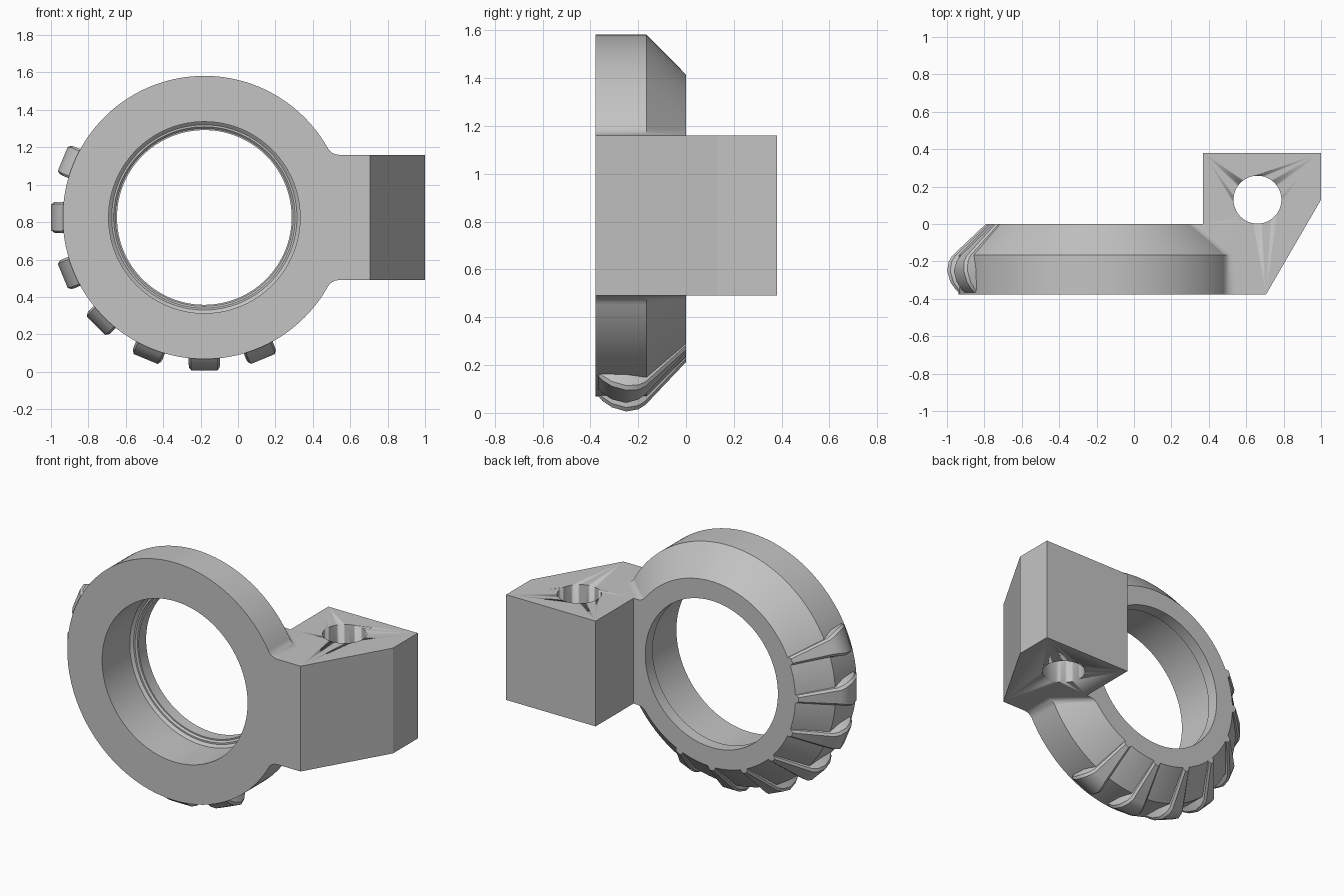
import bpy, bmesh
from math import sin, cos, pi, radians, sqrt, atan2

cube = bpy.data.objects.get("Cube")
if cube:
    bpy.data.objects.remove(cube, do_unlink=True)

CX, CZ = -0.18, 0.825            # ring axis, running along y
FRONT, SHOULDER, BACK = -0.378, -0.165, 0.0
R_OUT, R_BACK = 0.757, 0.59
ARM_H, FILLET = 0.335, 0.07      # half height of the arm, corner radius

grey = bpy.data.materials.new("plain grey")
grey.use_nodes = True
grey.diffuse_color = (0.55, 0.55, 0.55, 1)
grey.node_tree.nodes["Principled BSDF"].inputs["Base Color"].default_value = (0.55, 0.55, 0.55, 1)


def loft(name, sections, cyclic=False, angle=30):
    """Skin equal-length closed sections; cap the ends unless cyclic."""
    bm = bmesh.new()
    loops = [[bm.verts.new(p) for p in s] for s in sections]
    n = len(loops[0])
    pairs = list(zip(loops, loops[1:]))
    if cyclic:
        pairs.append((loops[-1], loops[0]))
    else:
        bm.faces.new(loops[0])
        bm.faces.new(loops[-1])
    for a, b in pairs:
        for i in range(n):
            j = (i + 1) % n
            bm.faces.new((a[i], a[j], b[j], b[i]))
    bmesh.ops.recalc_face_normals(bm, faces=bm.faces)
    mesh = bpy.data.meshes.new(name)
    bm.to_mesh(mesh)
    bm.free()
    mesh.materials.append(grey)
    obj = bpy.data.objects.new(name, mesh)
    bpy.context.collection.objects.link(obj)
    bpy.ops.object.select_all(action='DESELECT')
    obj.select_set(True)
    bpy.context.view_layer.objects.active = obj
    bpy.ops.object.shade_smooth_by_angle(angle=radians(angle))
    return obj


def polar(r, a, y):
    return (CX + r * cos(a), y, CZ + r * sin(a))


# Ring: turned profile with a conical back and a stepped bore
profile = [(R_OUT, FRONT), (R_OUT, SHOULDER), (R_BACK, BACK), (0.467, BACK),
           (0.467, -0.075), (0.475, -0.075), (0.485, -0.085), (0.495, -0.085),
           (0.512, -0.1), (0.512, FRONT)]
STEPS = 144
loft("ring", [[polar(r, 2 * pi * i / STEPS, y) for r, y in profile]
              for i in range(STEPS)], cyclic=True)


# Arm neck: blends into the ring with rounded corners
def neck_section(y, r):
    cx, cz = sqrt((r + FILLET) ** 2 - (ARM_H + FILLET) ** 2), ARM_H + FILLET
    end = -pi / 2
    start = atan2(-cz, -cx)
    upper = [(cx + FILLET * cos(start + (end - start) * t / 10),
              cz + FILLET * sin(start + (end - start) * t / 10)) for t in range(11)]
    upper.append((0.6 - CX, ARM_H))
    outline = upper + [(x, -z) for x, z in reversed(upper)]
    return [(CX + x, y, CZ + z) for x, z in outline]


loft("arm_neck", [neck_section(FRONT, R_OUT), neck_section(SHOULDER, R_OUT),
                  neck_section(BACK, R_BACK)])

# Mounting block with a vertical through hole
outline = [(0.37, 0.38), (1, 0.38), (1, 0.13), (0.705, FRONT),
           (0.6, FRONT), (0.6, BACK), (0.37, BACK)]
block = loft("mounting_block", [[(x, y, CZ + s * ARM_H) for x, y in outline]
                                for s in (-1, 1)])
hole = loft("hole_cutter", [[(0.66 + 0.128 * cos(2 * pi * i / 64),
                              0.13 + 0.128 * sin(2 * pi * i / 64), z)
                             for i in range(64)] for z in (0.3, 1.4)])
hole.hide_render = True
hole.hide_viewport = True
cut = block.modifiers.new("pin hole", 'BOOLEAN')
cut.operation = 'DIFFERENCE'
cut.solver = 'EXACT'
cut.object = hole

# Teeth: rounded outside, tapering along the conical back
# Each row: y, root radius, crest radius, half angles at root and crest
rows = [(FRONT, 0.7, 0.745, 6.8, 6.4), (-0.35, 0.7, 0.778, 6.8, 6.3),
        (-0.31, 0.7, 0.805, 6.7, 6.1), (-0.25, 0.7, 0.822, 6.5, 5.8),
        (-0.2, 0.7, 0.812, 5.5, 4.8), (-0.17, 0.7, 0.793, 4.8, 4.1),
        (BACK, 0.55, 0.613, 2.9, 2.3)]


def tooth_section(mid, y, root, crest, ra, ca):
    half = [(root, ra), (crest - 0.015, ca), (crest, ca - 1)]
    pts = half + [(r, -a) for r, a in reversed(half)]
    return [polar(r, mid + radians(a), y) for r, a in pts]


for k in range(7):
    mid = radians(157.5 + 22.5 * k)
    loft("tooth_%d" % (k + 1), [tooth_section(mid, *row) for row in rows])
